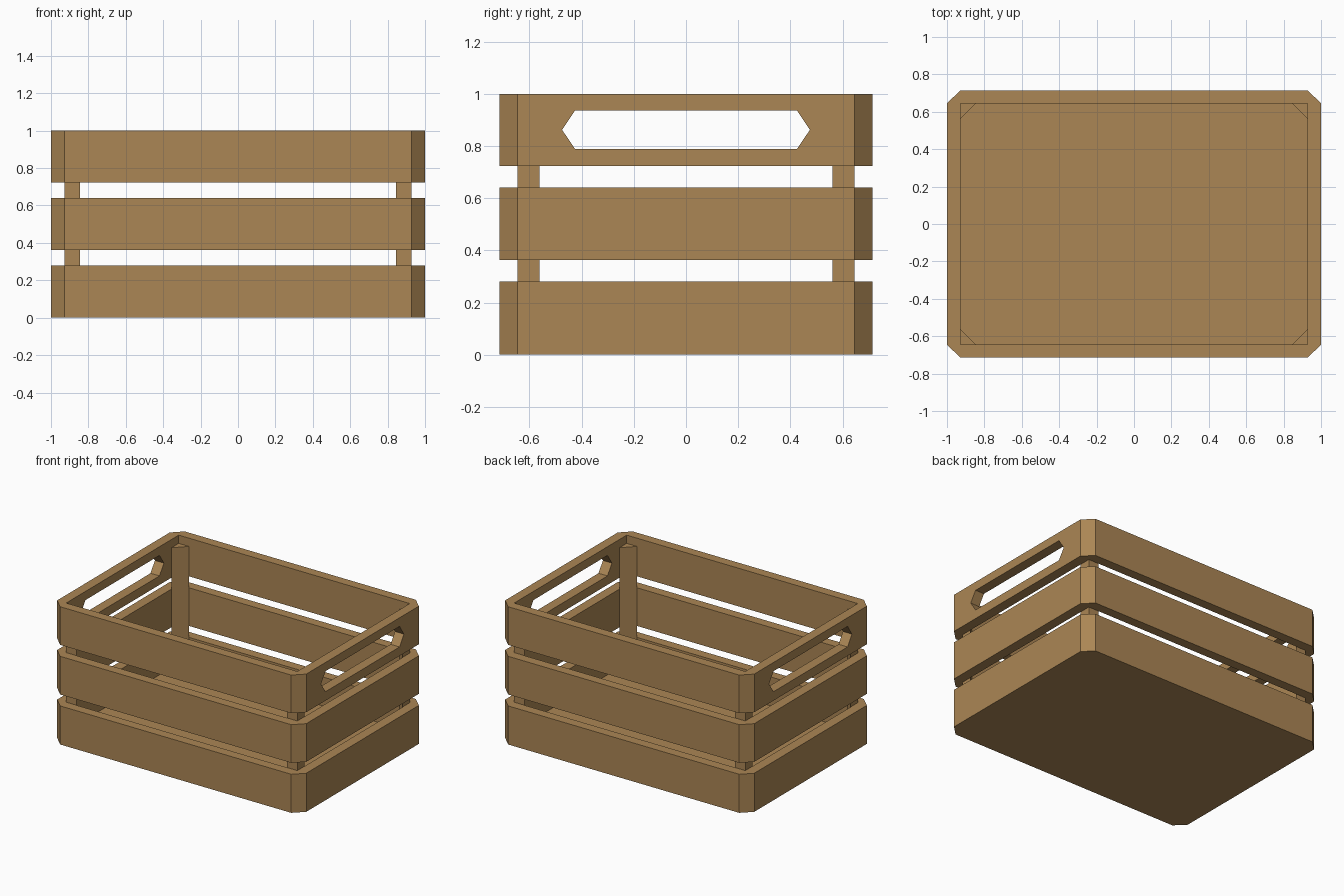
import bpy, bmesh

if "Cube" in bpy.data.objects:
    bpy.data.objects.remove(bpy.data.objects["Cube"])

X, Y = 1.0, 0.715        # outer half sizes
IX, IY = 0.928, 0.645    # inner half sizes (also where the corner chamfers start)
FLOOR = 0.07

wood = bpy.data.materials.new("brown wood")
wood.diffuse_color = (0.41, 0.24, 0.09, 1)
wood.use_nodes = True
wood.node_tree.nodes["Principled BSDF"].inputs["Base Color"].default_value = wood.diffuse_color

INNER = [(IX, IY), (-IX, IY), (-IX, -IY), (IX, -IY)]
OUTER = [(X, IY), (IX, Y), (-IX, Y), (-X, IY),
         (-X, -IY), (-IX, -Y), (IX, -Y), (X, -IY)]


def finish(bm, name):
    bmesh.ops.recalc_face_normals(bm, faces=bm.faces)
    me = bpy.data.meshes.new(name)
    bm.to_mesh(me)
    bm.free()
    me.materials.append(wood)
    ob = bpy.data.objects.new(name, me)
    bpy.context.collection.objects.link(ob)
    return ob


def prism(name, points, offset):
    """Extrude a flat 3D outline along an offset."""
    bm = bmesh.new()
    a = [bm.verts.new(p) for p in points]
    b = [bm.verts.new([p[k] + offset[k] for k in range(3)]) for p in points]
    bm.faces.new(a)
    bm.faces.new(b)
    for i in range(len(a)):
        j = (i + 1) % len(a)
        bm.faces.new((a[i], a[j], b[j], b[i]))
    return finish(bm, name)


def band(name, z0, z1, floor=None):
    """Chamfered frame; with a floor height it becomes a closed tray."""
    bm = bmesh.new()
    loop = lambda pts, z: [bm.verts.new((x, y, z)) for x, y in pts]
    o0, o1 = loop(OUTER, z0), loop(OUTER, z1)
    i0, i1 = loop(INNER, z0 if floor is None else floor), loop(INNER, z1)
    for lo, hi in ((o0, o1), (i0, i1)):
        for i in range(len(lo)):
            j = (i + 1) % len(lo)
            bm.faces.new((lo[i], lo[j], hi[j], hi[i]))
    rims = [(o1, i1)]
    if floor is None:
        rims.append((o0, i0))
    else:
        bm.faces.new(o0)
        bm.faces.new(i0)
    for o, n in rims:
        for k in range(4):
            bm.faces.new((o[2 * k], o[2 * k + 1], n[k]))
            bm.faces.new((o[2 * k + 1], o[(2 * k + 2) % 8], n[(k + 1) % 4], n[k]))
    return finish(bm, name)


# Bottom tray and the two upper slat frames
band("bottom_tray", 0, 0.28, FLOOR)
band("middle_slats", 0.363, 0.64)
top = band("top_slats", 0.723, 1.0)

# Hexagonal hand holes cut through both ends
hexagon = [(-0.475, 0.862), (-0.425, 0.788), (0.425, 0.788),
           (0.475, 0.862), (0.425, 0.937), (-0.425, 0.937)]
cutter = prism("handle_cutter", [(-1.2, y, z) for y, z in hexagon], (2.4, 0, 0))
mod = top.modifiers.new("handles", 'BOOLEAN')
mod.operation = 'DIFFERENCE'
mod.solver = 'EXACT'
mod.object = cutter
bpy.context.view_layer.update()
dg = bpy.context.evaluated_depsgraph_get()
cut_mesh = bpy.data.meshes.new_from_object(top.evaluated_get(dg))
top.modifiers.clear()
top.data = cut_mesh
bpy.data.objects.remove(cutter)

# Triangular corner posts
for sx, side in ((-1, "left"), (1, "right")):
    for sy, end in ((-1, "front"), (1, "back")):
        tri = [(IX, IY), (0.846, IY), (IX, 0.562)]
        prism(f"{end}_{side}_post",
              [(sx * x, sy * y, FLOOR) for x, y in tri], (0, 0, 0.94 - FLOOR))
